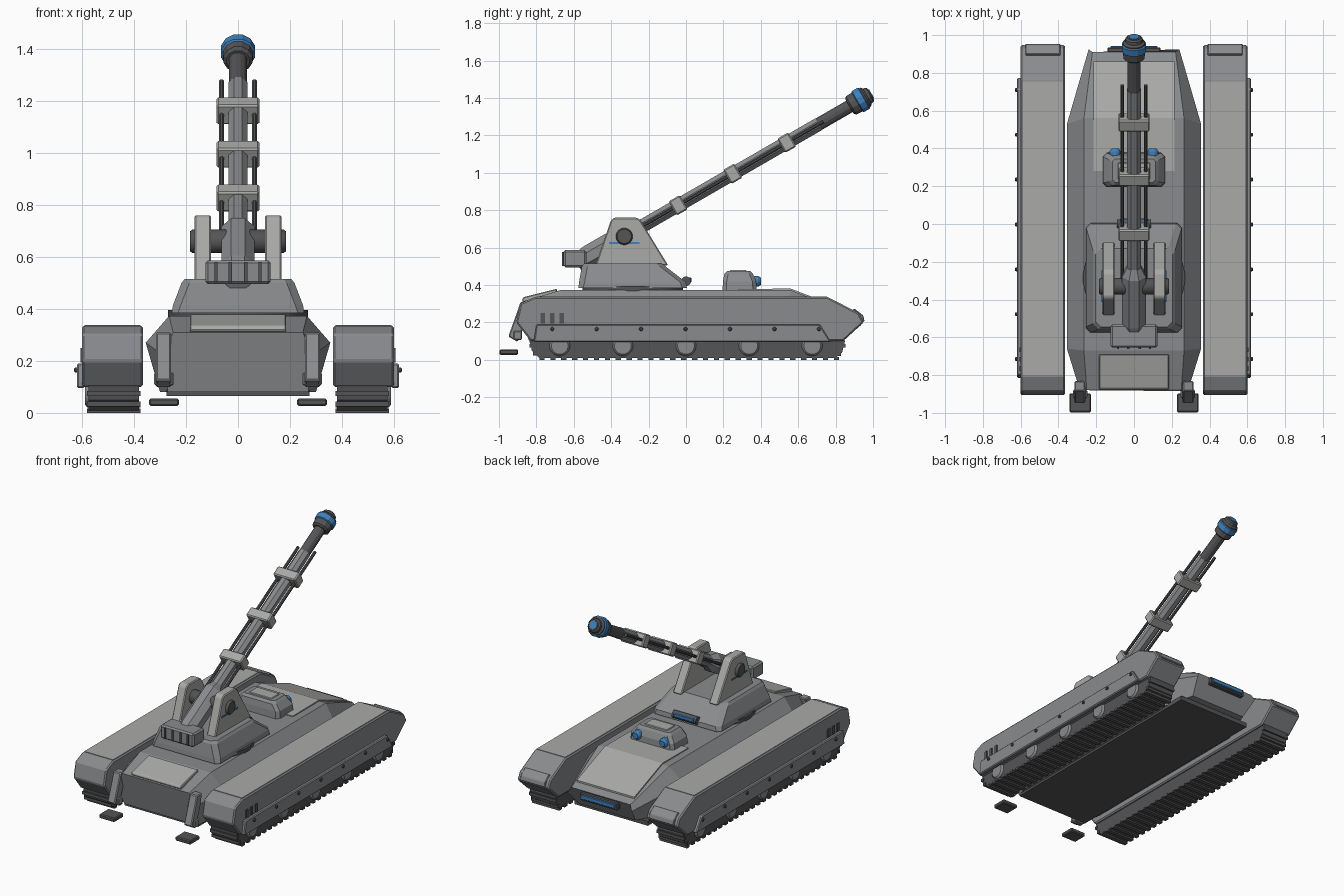
import bpy, bmesh, math
from mathutils import Vector, Matrix

if "Cube" in bpy.data.objects:
    bpy.data.objects.remove(bpy.data.objects["Cube"])


def material(name, rgb):
    m = bpy.data.materials.new(name)
    m.diffuse_color = (*rgb, 1)
    m.use_nodes = True
    m.node_tree.nodes["Principled BSDF"].inputs["Base Color"].default_value = m.diffuse_color
    return m


LIGHT = material("light_grey", (0.40, 0.40, 0.39))
MID = material("mid_grey", (0.25, 0.26, 0.27))
DARK = material("dark_grey", (0.09, 0.09, 0.095))
BLUE = material("blue_glass", (0.05, 0.22, 0.50))


def finish(name, bm, mat, bevel=0):
    bmesh.ops.recalc_face_normals(bm, faces=bm.faces[:])
    me = bpy.data.meshes.new(name)
    bm.to_mesh(me)
    bm.free()
    ob = bpy.data.objects.new(name, me)
    bpy.context.collection.objects.link(ob)
    me.materials.append(mat)
    if bevel:
        b = ob.modifiers.new("bevel", "BEVEL")
        b.width, b.segments, b.limit_method, b.angle_limit = bevel, 1, "ANGLE", 0.5
    return ob


def loft(name, rings, mat, bevel=0):
    """Skin closed rings of equal point count and cap both ends."""
    bm = bmesh.new()
    vs = [[bm.verts.new(p) for p in r] for r in rings]
    n = len(rings[0])
    for a, b in zip(vs, vs[1:]):
        for i in range(n):
            bm.faces.new((a[i], a[(i + 1) % n], b[(i + 1) % n], b[i]))
    bm.faces.new(vs[0])
    bm.faces.new(vs[-1])
    return finish(name, bm, mat, bevel)


def prism(name, prof, x0, x1, mat, bevel=0):
    """Extrude a (y, z) profile along x."""
    return loft(name, [[(x, y, z) for y, z in prof] for x in (x0, x1)], mat, bevel)


def boxes(name, items, mat, bevel=0, rot=0):
    """Boxes given as (centre, size), each tilted about x."""
    bm = bmesh.new()
    for c, s in items:
        M = Matrix.Translation(c) @ Matrix.Rotation(rot, 4, "X") @ Matrix.Diagonal((*s, 1))
        bmesh.ops.create_cube(bm, size=1, matrix=M)
    return finish(name, bm, mat, bevel)


def lathe(name, origin, axis, prof, mat, seg=12):
    """Turn (distance, radius) pairs around an axis."""
    q = Vector(axis).to_track_quat("Z", "Y")
    rings = []
    for d, r in prof:
        rings.append([Vector(origin) + q @ Vector((r * math.cos(t), r * math.sin(t), d))
                      for t in [2 * math.pi * (i + .5) / seg for i in range(seg)]])
    ob = loft(name, rings, mat)
    for p in ob.data.polygons:
        p.use_smooth = len(p.vertices) == 4 and seg > 15
    return ob


def oct_ring(z, xh, y0, y1, c):
    return [(-xh + c, y0, z), (xh - c, y0, z), (xh, y0 + c, z), (xh, y1 - c, z),
            (xh - c, y1, z), (-xh + c, y1, z), (-xh, y1 - c, z), (-xh, y0 + c, z)]


# Hull: six-sided sections of (y, x, z) for bottom, middle and top corners
sections = [[(-.83, .27, .08), (-.885, .285, .22), (-.88, .25, .31)],
            [(-.70, .30, .08), (-.66, .355, .27), (-.67, .265, .373)],
            [(.60, .30, .08), (.53, .355, .27), (.56, .265, .373)],
            [(.84, .21, .10), (.925, .24, .20), (.91, .22, .235)]]
loft("hull", [[(x, y, z) for y, x, z in s] + [(-x, y, z) for y, x, z in s[::-1]]
              for s in sections], MID)
boxes("belly_plate", [((0, -.01, .08), (.55, 1.62, .03))], DARK)
prism("glacis_panel", [(.28, .36), (.28, .379), (.56, .381), (.86, .266), (.86, .24), (.56, .36)],
      -.215, .215, LIGHT)
prism("engine_hatch", [(-.69, .35), (-.69, .38), (-.87, .335), (-.878, .318), (-.85, .30)],
      -.185, .185, LIGHT, .004)
boxes("nose_light_frame", [((0, .918, .205), (.28, .035, .05))], DARK, .006)
boxes("nose_light", [((0, .927, .207), (.25, .03, .03))], BLUE, .004)

# Cupola with two round lamps
loft("cupola", [oct_ring(.37, .165, .195, .378, .02), oct_ring(.42, .16, .198, .375, .02),
                oct_ring(.46, .13, .205, .358, .02), oct_ring(.475, .115, .22, .345, .015)], MID)
boxes("cupola_lid", [((0, .28, .474), (.17, .09, .012))], LIGHT, .004)

# Parts that exist on both sides
for side, s in (("left", -1), ("right", 1)):
    lathe(side + "_cupola_lamp", (s * .1, .36, .42), (0, 1, 0),
          [(0, .03), (.025, .03), (.04, .02)], BLUE, 12)

    # Track cover with sloping ends
    cover = [(-.83, .10), (-.908, .20), (-.885, .303), (-.81, .335), (.76, .335),
             (.925, .25), (.95, .20), (.84, .10)]
    prism(side + "_track_cover", cover, s * .365, s * .60, MID, .008)
    prism(side + "_cover_top", [(-.80, .32), (-.80, .338), (.755, .338), (.755, .32)],
          s * .375, s * .59, LIGHT)
    prism(side + "_cover_end_plate", [(.885, .26), (.90, .275), (.948, .237), (.955, .205), (.93, .2)],
          s * .39, s * .575, MID, .004)
    prism(side + "_side_skirt", [(-.815, .095), (-.80, .19), (.715, .19), (.775, .095)],
          s * .59, s * .62, MID, .006)
    boxes(side + "_vents", [((s * .60, y, .222), (.012, .024, .055))
                            for y in (-.765, -.715, -.665)], DARK)
    for i in range(7):
        lathe(side + "_skirt_bolt", (s * .61, -.715 + i * .2375, .165), (s, 0, 0),
              [(0, .011), (.016, .011), (.02, .007)], DARK, 8)

    # Track, ribs and road wheels
    prism(side + "_track", [(-.80, .20), (-.832, .10), (-.825, .05), (-.785, .01),
                            (.80, .01), (.835, .04), (.85, .10), (.82, .20)],
          s * .38, s * .575, DARK)
    ribs = [((s * .478, -.77 + i * .0583, .008), (.205, .028, .016)) for i in range(28)]
    ribs += [((s * .478, y, z), (.205, .02, .02)) for y, z in
             ((-.808, .034), (-.828, .075), (.82, .03), (.842, .075))]
    boxes(side + "_track_ribs", ribs, DARK)
    for i in range(5):
        lathe(side + "_road_wheel", (s * .5, -.675 + i * .3375, .075), (s, 0, 0),
              [(0, .055), (.08, .055), (.088, .045)], MID, 16)

    # Folding rear spade arm and its pad
    prism(side + "_spade_arm", [(-.83, .31), (-.885, .31), (-.905, .25), (-.95, .125),
                                (-.90, .096), (-.85, .22)], s * .258, s * .315, MID, .006)
    boxes(side + "_spade_hinge", [((s * .285, -.90, .13), (.075, .045, .05))], MID, .006)
    boxes(side + "_spade_pad", [((s * .285, -.947, .041), (.115, .10, .028))], DARK, .006)

    # Gun cradle cheek and its blue strip
    prism(side + "_cradle_cheek", [(-.485, .505), (-.402, .745), (-.385, .76), (-.262, .76),
                                   (-.242, .745), (-.095, .505)], s * .103, s * .167, LIGHT, .006)
    boxes(side + "_cheek_strip", [((s * .166, -.33, .624), (.012, .165, .01))], BLUE)

# Turret
lathe("turret_ring", (0, -.285, .36), (0, 0, 1), [(0, .27), (.036, .27)], DARK, 32)
loft("turret", [oct_ring(.385, .255, -.575, .005, .025), oct_ring(.415, .25, -.572, .0, .03),
                oct_ring(.50, .217, -.557, -.11, .03), oct_ring(.515, .205, -.545, -.13, .03)], MID)
lathe("turret_sensor", (-.09, .0, .42), (1, 0, 0), [(0, .026), (.18, .026)], DARK, 12)
boxes("turret_sensor_glass", [((0, .016, .427), (.15, .026, .026))], BLUE, .004)

# Gun, pivoting on the trunnion and raised by 30 degrees
TILT = math.radians(30)
AXIS = Vector((0, math.cos(TILT), math.sin(TILT)))
PIVOT = Vector((0, -.33, .66))
lathe("trunnion", (-.185, -.33, .66), (1, 0, 0),
      [(0, .038), (.008, .045), (.362, .045), (.37, .038)], DARK, 20)
lathe("breech_sleeve", PIVOT, AXIS, [(-.29, .055), (-.22, .068), (.07, .068), (.12, .04)], MID, 8)
boxes("breech_block", [((0, -.594, .541), (.25, .122, .092))], MID, .01)
boxes("breech_fins", [((x, -.652, .54), (.012, .02, .075)) for x in (-.085, -.03, .03, .085)], DARK)
lathe("barrel", PIVOT, AXIS, [(.05, .036), (1.43, .036)], DARK, 12)
lathe("barrel_jacket", PIVOT, AXIS, [(.08, .039), (1.20, .039)], MID, 8)
for s in (-1, 1):
    lathe("recoil_rod", PIVOT + Vector((s * .063, 0, 0)), AXIS, [(.05, .01), (1.23, .01)], DARK, 8)
for d in (.333, .67, 1.003):
    boxes("barrel_clamp", [(PIVOT + AXIS * d, (.165, .068, .087))], LIGHT, .007, TILT)
lathe("muzzle_brake", PIVOT, AXIS, [(1.39, .045), (1.40, .058), (1.44, .06), (1.49, .06),
                                    (1.50, .048), (1.515, .045), (1.522, .035)], DARK, 12)
lathe("muzzle_band", PIVOT, AXIS, [(1.437, .06), (1.442, .067), (1.478, .067), (1.483, .06)], BLUE, 12)
lathe("muzzle_lens", PIVOT, AXIS, [(1.50, .03), (1.527, .028)], BLUE, 12)
